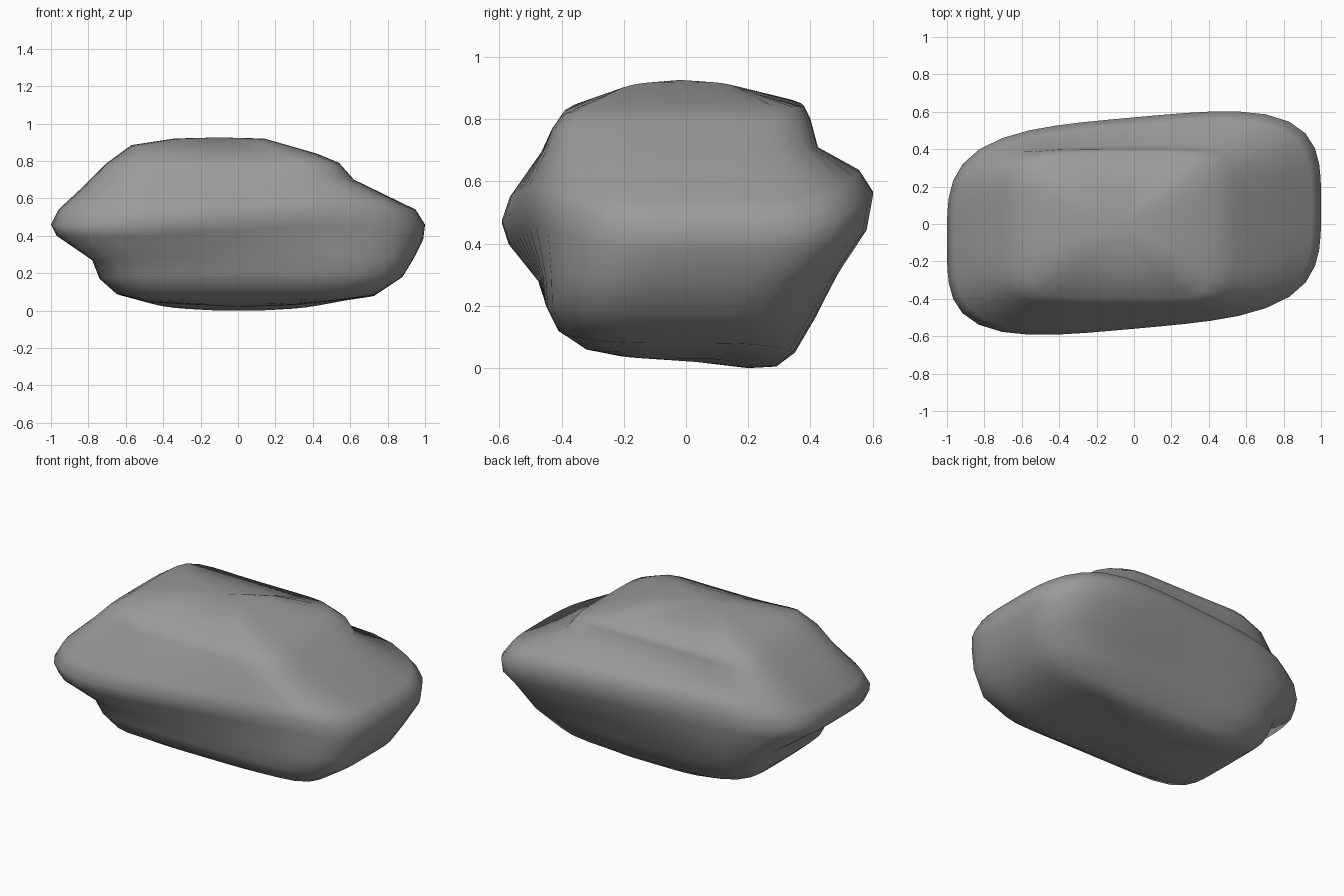
import bpy
import bmesh
from math import cos, sin, pi

cube = bpy.data.objects.get("Cube")
if cube:
    bpy.data.objects.remove(cube, do_unlink=True)

SEGMENTS = 48

# Outlines of the four sides from base to crown: (distance from the middle, height)
left = [(.3, .035), (.48, .045), (.65, .09), (.74, .17), (.78, .27), (.97, .4),
        (1, .46), (.96, .54), (.82, .67), (.7, .79), (.57, .885), (.34, .92)]
right = [(.3, .03), (.5, .05), (.73, .08), (.88, .18), (.94, .28), (.99, .38),
         (1, .46), (.95, .54), (.62, .7), (.54, .79), (.42, .84), (.14, .92)]
front = [(.22, .04), (.32, .06), (.41, .12), (.45, .2), (.47, .29), (.54, .43),
         (.56, .5), (.54, .57), (.46, .7), (.43, .77), (.4, .81), (.23, .885)]
back = [(.2, 0), (.29, .005), (.35, .05), (.42, .17), (.48, .3), (.55, .45),
        (.57, .57), (.53, .64), (.42, .71), (.4, .8), (.38, .84), (.2, .88)]
# Sideways slant of each layer, strongest at the widest ridge
slant = [0, 0, 0, 0, .02, .08, .09, .08, .02, 0, 0, 0]
# Upward run of the front ridge towards the left side
rise = [0, 0, 0, 0, .03, .06, .06, .05, .02, 0, 0, 0]
# Squareness of each layer's corners
squareness = [4, 4.5, 5, 5, 4.8, 4, 3.7, 3.7, 4.8, 6, 6, 5]


def layer_point(level, angle):
    """Blend the side outlines into one point of a rounded, slanted ring."""
    c, s = cos(angle), sin(angle)
    power = squareness[level]
    reach = (abs(c) ** power + abs(s) ** power) ** (-1 / power)
    rx, zx = (right if c > 0 else left)[level]
    ry, zy = (back if s > 0 else front)[level]
    x, y = c * reach * rx, s * reach * ry + slant[level] * c * reach * rx
    if s < 0:
        zy += rise[level] * x
    weight = c ** 4 / (c ** 4 + s ** 4)
    return x, y, zx * weight + zy * (1 - weight)


def make_rock():
    bm = bmesh.new()
    rings = [[bm.verts.new(layer_point(level, 2 * pi * i / SEGMENTS))
              for i in range(SEGMENTS)] for level in range(len(left))]
    base = bm.verts.new((0, .03, .02))
    crown = bm.verts.new((-.1, -.02, .926))

    # Body skin between neighbouring layers, closed by a fan at each end
    for i in range(SEGMENTS):
        j = (i + 1) % SEGMENTS
        for low, high in zip(rings, rings[1:]):
            bm.faces.new((low[i], low[j], high[j], high[i]))
        bm.faces.new((base, rings[0][j], rings[0][i]))
        bm.faces.new((crown, rings[-1][i], rings[-1][j]))
    bmesh.ops.recalc_face_normals(bm, faces=bm.faces)
    for face in bm.faces:
        face.smooth = True

    mesh = bpy.data.meshes.new("rock")
    bm.to_mesh(mesh)
    bm.free()
    rock = bpy.data.objects.new("rock", mesh)
    bpy.context.collection.objects.link(rock)
    return rock


# Plain grey stone
stone = bpy.data.materials.new("grey stone")
stone.use_nodes = True
colour = (.33, .32, .325, 1)
stone.diffuse_color = colour
for node in stone.node_tree.nodes:
    if node.type == "BSDF_PRINCIPLED":
        node.inputs["Base Color"].default_value = colour
        node.inputs["Roughness"].default_value = .9

make_rock().data.materials.append(stone)
